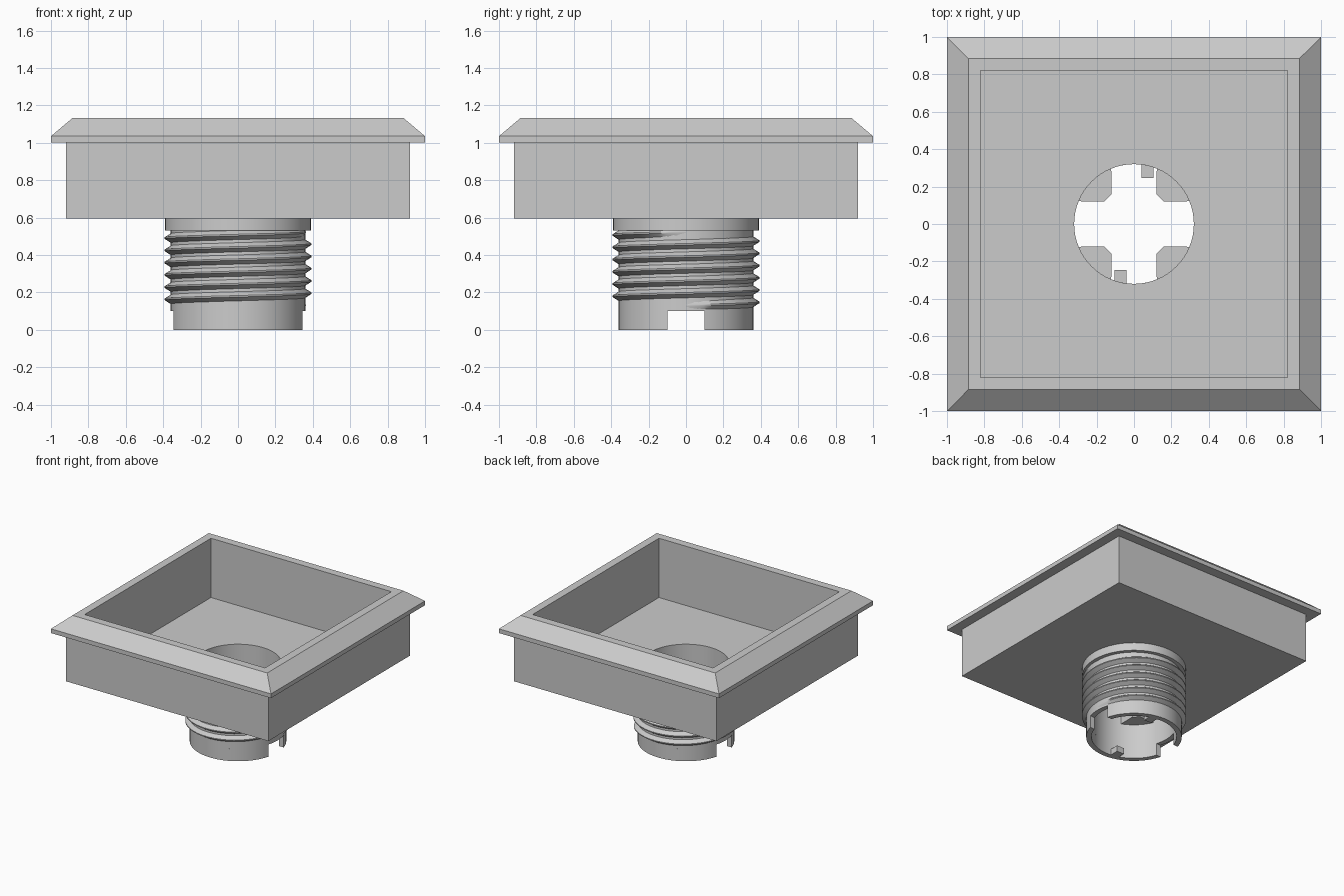
import bpy, bmesh
from math import sin, cos, pi, asin, radians

cube = bpy.data.objects.get("Cube")
if cube:
    bpy.data.objects.remove(cube, do_unlink=True)

grey = bpy.data.materials.new("plain grey")
grey.use_nodes = True
COLOUR = (0.6, 0.6, 0.6, 1)
grey.diffuse_color = COLOUR
grey.node_tree.nodes["Principled BSDF"].inputs["Base Color"].default_value = COLOUR

SEGS = 64
BORE, BODY, COLLAR = 0.32, 0.36, 0.39
FLOOR, UNDERSIDE = 0.645, 0.595


def finish(bm, name, smooth=False):
    bmesh.ops.recalc_face_normals(bm, faces=bm.faces)
    mesh = bpy.data.meshes.new(name)
    bm.to_mesh(mesh)
    bm.free()
    mesh.materials.append(grey)
    obj = bpy.data.objects.new(name, mesh)
    bpy.context.collection.objects.link(obj)
    if smooth:
        bpy.ops.object.select_all(action='DESELECT')
        obj.select_set(True)
        bpy.context.view_layer.objects.active = obj
        bpy.ops.object.shade_smooth_by_angle(angle=radians(30))
    return obj


def ring(bm, radius, z, count, start=0.0):
    return [bm.verts.new((radius * cos(start + 2 * pi * i / count),
                          radius * sin(start + 2 * pi * i / count), z))
            for i in range(count)]


def bridge(bm, a, b):
    n = len(a)
    for i in range(n):
        bm.faces.new((a[i], a[(i + 1) % n], b[(i + 1) % n], b[i]))


def loft(bm, profile, count, start=0.0, scale=1.0):
    rings = [ring(bm, r * scale, z, count, start) for r, z in profile]
    for a, b in zip(rings, rings[1:]):
        bridge(bm, a, b)
    return rings


def fill_with_hole(bm, outer, hole):
    edges = [bm.edges.get((l[i - 1], l[i])) or bm.edges.new((l[i - 1], l[i]))
             for l in (outer, hole) for i in range(len(l))]
    bmesh.ops.triangle_fill(bm, edges=edges, use_beauty=True)


def prism(name, points, z0, z1, smooth=False):
    bm = bmesh.new()
    low, high = [[bm.verts.new((x, y, z)) for x, y in points] for z in (z0, z1)]
    bridge(bm, low, high)
    bm.faces.new(low)
    bm.faces.new(high)
    return finish(bm, name, smooth)


def arc(radius, a0, a1, steps=24):
    return [(radius * cos(a0 + (a1 - a0) * i / steps),
             radius * sin(a0 + (a1 - a0) * i / steps)) for i in range(steps + 1)]


# Square tray with a bevelled rim and a round drain hole in its floor
bm = bmesh.new()
tray_profile = [(0.92, UNDERSIDE), (0.92, 1.0), (1.0, 1.0), (1.0, 1.035),
                (0.885, 1.132), (0.82, 1.132), (0.82, FLOOR)]
squares = loft(bm, tray_profile, 4, pi / 4, 2 ** 0.5)
fill_with_hole(bm, squares[0], ring(bm, COLLAR, UNDERSIDE, SEGS))
fill_with_hole(bm, squares[-1], ring(bm, BORE, FLOOR, SEGS))
finish(bm, "tray")

# Hollow outlet pipe with a collar under the tray
bm = bmesh.new()
loft(bm, [(BORE, FLOOR), (BORE, 0.1), (BODY, 0.1), (BODY, 0.53),
          (COLLAR, 0.53), (COLLAR, UNDERSIDE)], SEGS)
finish(bm, "outlet_pipe", True)

# Right-hand screw thread, tapering away at both ends
bm = bmesh.new()
PITCH, TURNS, PER_TURN = 0.0655, 6, 48
steps = TURNS * PER_TURN
previous = None
for i in range(steps + 1):
    t = 2 * pi * i / PER_TURN
    taper = min(1, i / 6, (steps - i) / 6)
    crest = BODY + 0.033 * taper
    middle = 0.13 + PITCH * i / PER_TURN
    section = [bm.verts.new((r * cos(t), r * sin(t), middle + dz)) for r, dz in
               ((BODY - 0.005, -0.028), (crest, -0.004),
                (crest, 0.004), (BODY - 0.005, 0.028))]
    if previous:
        bridge(bm, previous, section)
    else:
        bm.faces.new(section)
    previous = section
bm.faces.new(previous)
finish(bm, "screw_thread", True)

# Two skirt halves at the foot, leaving straight slots on the left and right
inner, outer = asin(0.1 / BORE), asin(0.1 / BODY)
for side, turn in (("back", 0), ("front", pi)):
    outline = arc(BODY, outer + turn, pi - outer + turn)
    outline += arc(BORE, pi - inner + turn, inner + turn)
    prism(side + "_skirt", outline, 0, 0.1, True)

# Four chamfered corner plates inside the bore, leaving a cross opening
edge = asin(0.12 / BORE)
for sx, x_name in ((1, "left"), (-1, "right")):
    for sy, y_name in ((1, "back"), (-1, "front")):
        outline = arc(BORE + 0.005, edge, pi / 2 - edge, 12)
        outline += [(0.12, 0.16), (0.16, 0.12)]
        prism(f"{y_name}_{x_name}_corner_plate",
              [(sx * x, sy * y) for x, y in outline], 0.29, 0.35)

# Two small locking tabs at the foot of the bore
for s, side in ((1, "back"), (-1, "front")):
    prism(side + "_locking_tab",
          [(s * x, s * y) for x, y in
           ((0.04, 0.245), (0.105, 0.245), (0.105, 0.32), (0.04, 0.33))], 0, 0.05)
